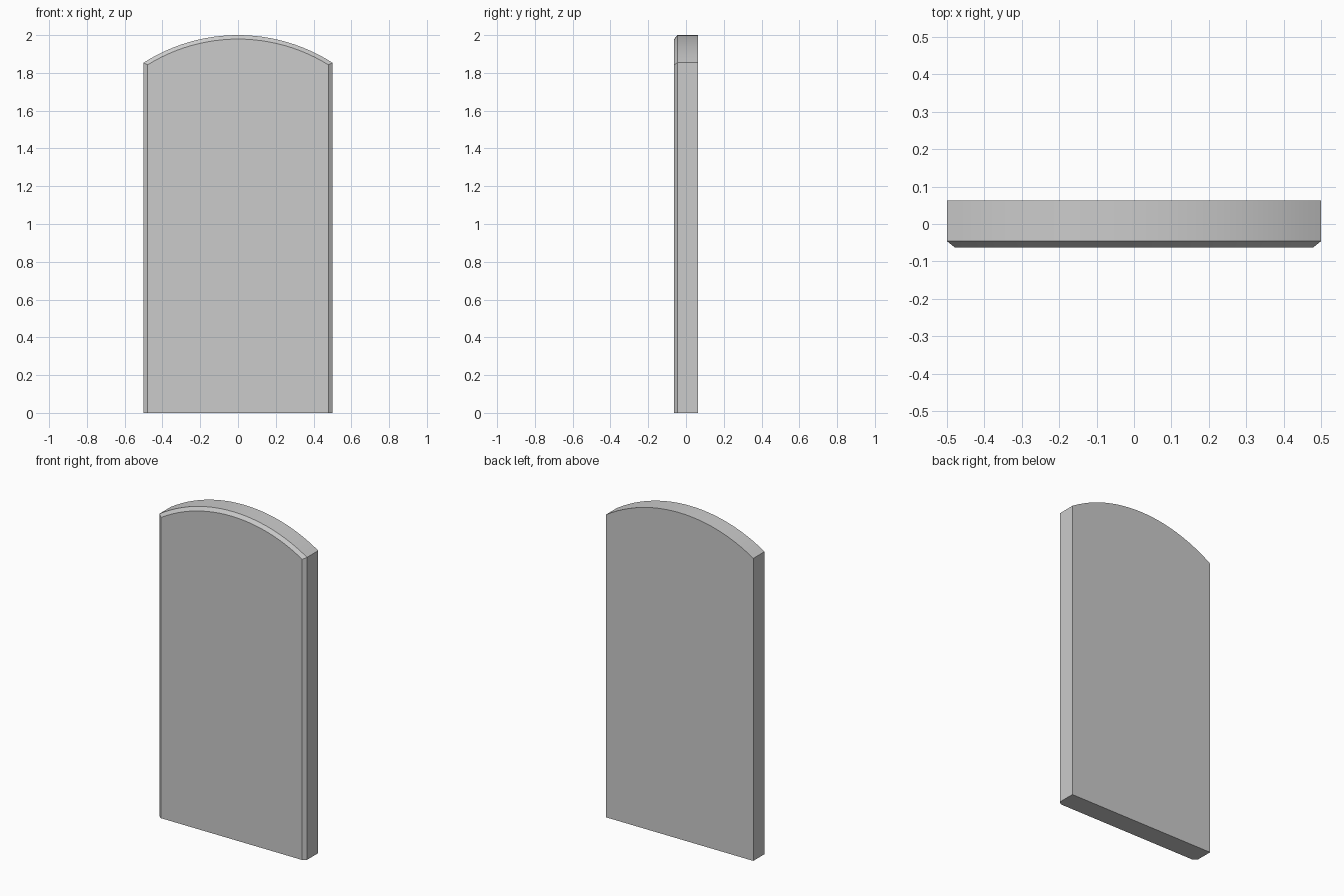
import bpy, bmesh, math

if "Cube" in bpy.data.objects:
    bpy.data.objects.remove(bpy.data.objects["Cube"])

HALF_W, HEIGHT, SHOULDER = 0.5, 2.0, 1.854
HALF_D, BEVEL_IN, BEVEL_DEPTH = 0.0625, 0.021, 0.0165
SEGMENTS = 24

# Circular arc through both shoulders and the crown
sagitta = HEIGHT - SHOULDER
RADIUS = (HALF_W ** 2 + sagitta ** 2) / (2 * sagitta)
CENTRE_Z = HEIGHT - RADIUS


def outline(bm, y, inset):
    """Arched slab outline at depth y, inset on the sides and arch only."""
    w, r = HALF_W - inset, RADIUS - inset
    a = math.asin(w / r)
    pts = [(-w, 0), (w, 0)]
    for i in range(SEGMENTS + 1):
        t = a - 2 * a * i / SEGMENTS
        pts.append((r * math.sin(t), CENTRE_Z + r * math.cos(t)))
    return [bm.verts.new((x, y, z)) for x, z in pts]


bm = bmesh.new()
# Front face, chamfer edge and back face
loops = [outline(bm, -HALF_D, BEVEL_IN),
         outline(bm, -HALF_D + BEVEL_DEPTH, 0),
         outline(bm, HALF_D, 0)]
n = len(loops[0])
for a, b in zip(loops, loops[1:]):
    for i in range(n):
        j = (i + 1) % n
        bm.faces.new((a[i], b[i], b[j], a[j]))
bm.faces.new(loops[0])
bm.faces.new(loops[-1][::-1])
bmesh.ops.recalc_face_normals(bm, faces=bm.faces)

mesh = bpy.data.meshes.new("arched_slab")
bm.to_mesh(mesh)
bm.free()
slab = bpy.data.objects.new("arched_slab", mesh)
bpy.context.collection.objects.link(slab)

# Smooth arch, crisp chamfers
bpy.context.view_layer.objects.active = slab
slab.select_set(True)
bpy.ops.object.shade_smooth_by_angle(angle=math.radians(25))
